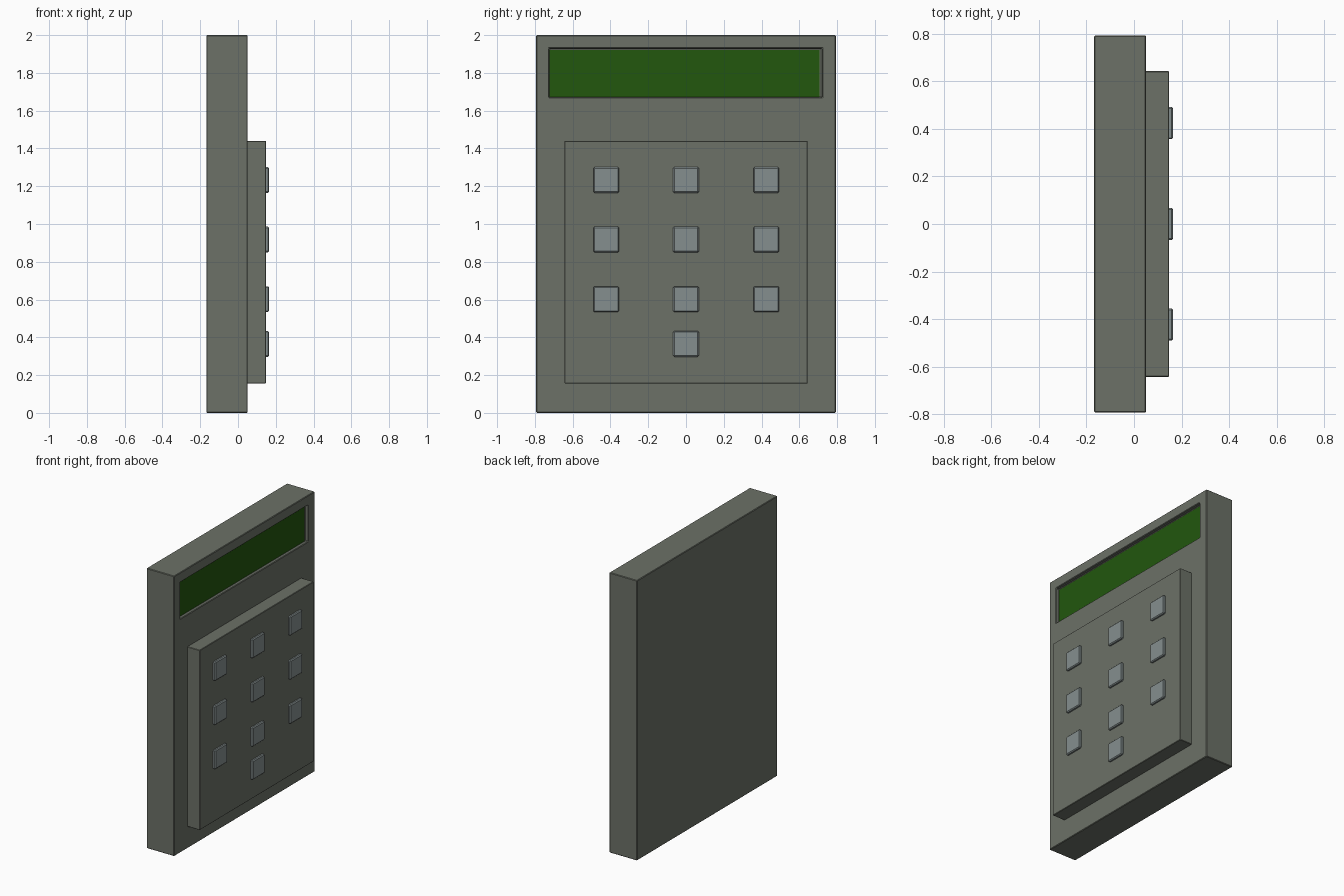
import bpy
import bmesh

if "Cube" in bpy.data.objects:
    bpy.data.objects.remove(bpy.data.objects["Cube"])


def material(name, color):
    m = bpy.data.materials.new(name)
    m.diffuse_color = (*color, 1.0)
    m.use_nodes = True
    m.node_tree.nodes["Principled BSDF"].inputs["Base Color"].default_value = m.diffuse_color
    return m


CASE = material("grey_green_case", (0.15, 0.165, 0.136))
KEY = material("pale_grey_key", (0.235, 0.275, 0.275))
SCREEN = material("green_screen", (0.016, 0.095, 0.004))


def box(name, xs, ys, zs, mat, bevel=0.0):
    """Axis-aligned box given by its ranges, with an optional small bevel."""
    bm = bmesh.new()
    bmesh.ops.create_cube(bm, size=1)
    for v in bm.verts:
        v.co = [r[0] if c < 0 else r[1] for c, r in zip(v.co, (xs, ys, zs))]
    mesh = bpy.data.meshes.new(name)
    bm.to_mesh(mesh)
    bm.free()
    mesh.materials.append(mat)
    obj = bpy.data.objects.new(name, mesh)
    bpy.context.collection.objects.link(obj)
    if bevel:
        mod = obj.modifiers.new("edge", "BEVEL")
        mod.width = bevel
        mod.segments = 1
    return obj


BACK, FRONT, PANEL, KEYTOP = -0.168, 0.051, 0.148, 0.164
FLOOR = FRONT - 0.025

# Case with a display recess sunk into its +x face
case = box("case", (BACK, FRONT), (-0.793, 0.793), (0, 2), CASE)
bm = bmesh.new()
bm.from_mesh(case.data)
bm.faces.ensure_lookup_table()
face = max(bm.faces, key=lambda f: f.calc_center_median().x)
bmesh.ops.inset_individual(bm, faces=[face], thickness=0.05)
for v in face.verts:
    v.co.y = -0.725 if v.co.y < 0 else 0.72
    v.co.z = 1.67 if v.co.z < 1 else 1.93
floor = bmesh.ops.extrude_discrete_faces(bm, faces=[face])["faces"][0]
for v in floor.verts:
    v.co.x = FLOOR
bmesh.ops.recalc_face_normals(bm, faces=bm.faces)
bm.to_mesh(case.data)
bm.free()
edge = case.modifiers.new("edge", "BEVEL")
edge.width = 0.004
edge.segments = 1

# Display plate on the recess floor
box("screen", (FLOOR - 0.003, FLOOR + 0.004), (-0.723, 0.706), (1.672, 1.92), SCREEN)

# Raised key panel
box("key_panel", (FRONT - 0.01, PANEL), (-0.643, 0.643), (0.155, 1.44), CASE, 0.003)

# Keys: three rows of three, and one below
spots = [(y, z) for z in (1.233, 0.918, 0.602) for y in (-0.423, 0, 0.425)]
for i, (y, z) in enumerate(spots + [(0, 0.365)]):
    h = 0.068
    box(f"key_{i + 1}", (PANEL - 0.008, KEYTOP), (y - h, y + h), (z - h, z + h), KEY, 0.006)
